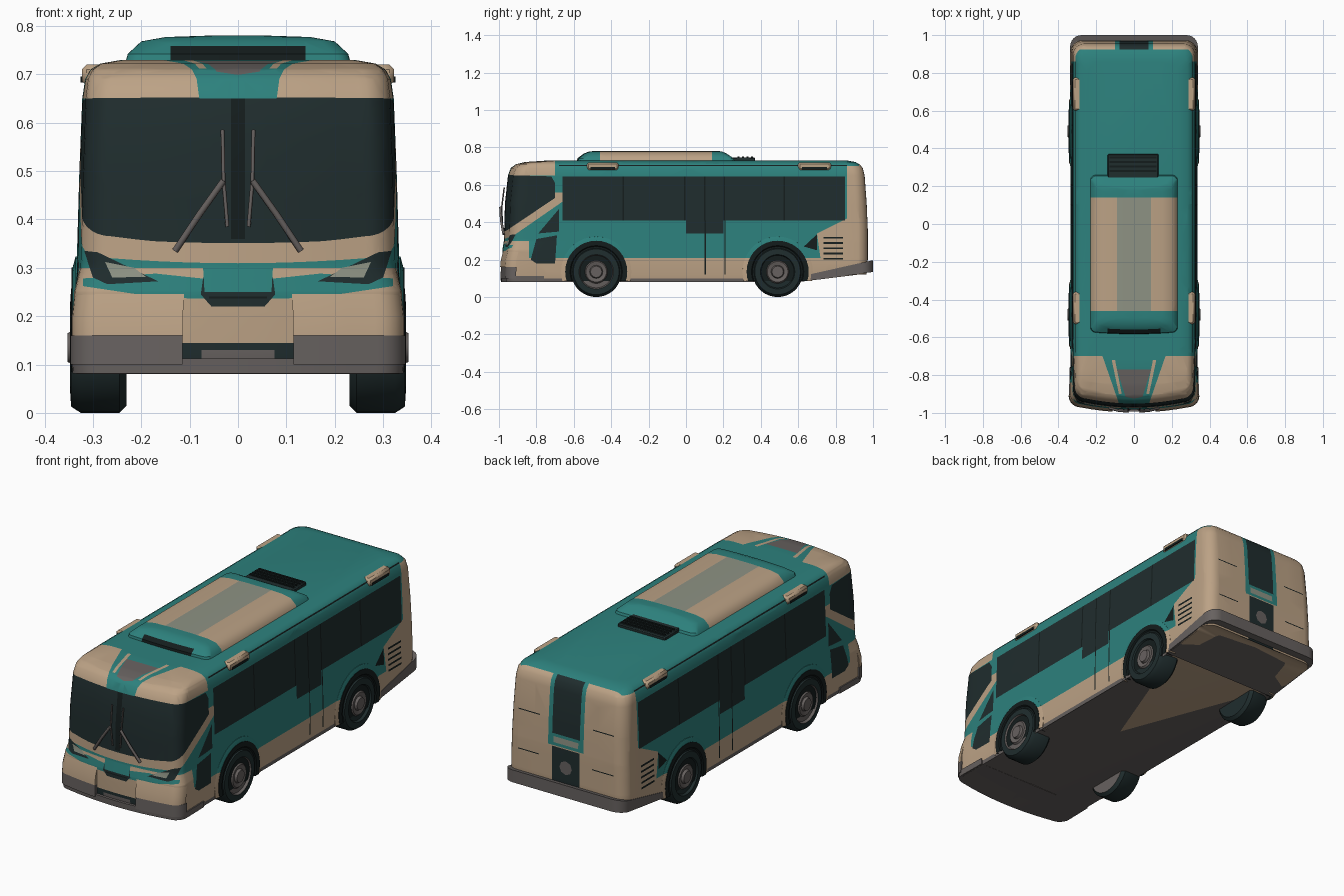
import bpy, bmesh, math
from mathutils import Vector

default_cube = bpy.data.objects.get("Cube")
if default_cube:
    bpy.data.objects.remove(default_cube, do_unlink=True)

PALETTE = {
    "teal paint": (0.026, 0.22, 0.205),
    "tan paint": (0.5, 0.36, 0.235),
    "dark glass": (0.014, 0.026, 0.027),
    "black trim": (0.007, 0.012, 0.012),
    "grey plastic": (0.135, 0.12, 0.115),
    "pale panel": (0.27, 0.29, 0.23),
}
MATERIALS = []
for label, rgb in PALETTE.items():
    material = bpy.data.materials.new(label)
    material.use_nodes = True
    material.diffuse_color = (*rgb, 1)
    shader = material.node_tree.nodes["Principled BSDF"]
    shader.inputs["Base Color"].default_value = (*rgb, 1)
    shader.inputs["Roughness"].default_value = 0.6
    MATERIALS.append(material)
TEAL, TAN, GLASS, BLACK, GREY, PALE = range(len(MATERIALS))

# Surface filters by facing direction
ANY = lambda n: True
SIDE = lambda n: n.x > 0.5
FRONT = lambda n: n.y < -0.3
BACK = lambda n: n.y > 0.3
TOP = lambda n: n.z > 0.15


def finish(name, bm, mirror=True, angle=35, bevel=0):
    for layer in list(bm.faces.layers.int):
        bm.faces.layers.int.remove(layer)
    mesh = bpy.data.meshes.new(name)
    bm.to_mesh(mesh)
    bm.free()
    for material in MATERIALS:
        mesh.materials.append(material)
    obj = bpy.data.objects.new(name, mesh)
    bpy.context.collection.objects.link(obj)
    bpy.ops.object.select_all(action="DESELECT")
    obj.select_set(True)
    bpy.context.view_layer.objects.active = obj
    bpy.ops.object.shade_smooth_by_angle(angle=math.radians(angle))
    if bevel:
        obj.modifiers.new("soft edges", "BEVEL").width = bevel
    if mirror:
        obj.modifiers.new("other side", "MIRROR")
    return obj


def spread(a, b, count):
    return [a + (b - a) * k / (count - 1) for k in range(count)]


def half_ring(z, hw, yf, yb, r=0.06, bow=0.04, taper=0.0):
    """Left half of a rounded plan outline, from front centre to back centre."""
    pts = [(x, yf + bow * (x / hw) ** 2) for x in spread(0, hw - r, 6)]
    cy = pts[-1][1] + r
    turn = [math.radians(a) for a in spread(0, 90, 7)]
    pts += [(hw - r + r * math.sin(a), cy - r * math.cos(a)) for a in turn[1:]]
    pts += [(hw, y) for y in spread(cy, yb - r, 13)[1:]]
    pts += [(hw - r + r * math.cos(a), yb - r + r * math.sin(a)) for a in turn[1:]]
    pts += [(x, yb) for x in spread(hw - r, 0, 4)[1:]]
    ring = []
    for x, y in pts:
        nose = max(0, (-0.6 - y) / 0.4) ** 2
        lift = max(0, (y - 0.6) / 0.4) * 0.05 if z < 0.1 else 0
        ring.append((x * (1 - taper * nose), y, z + lift))
    return ring


def loft(rings, mat, closed=False):
    bm = bmesh.new()
    bm.faces.layers.int.new("mark")
    rows = [[bm.verts.new(p) for p in ring] for ring in rings]
    n = len(rows[0])
    for low, high in zip(rows, rows[1:]):
        for k in range(n if closed else n - 1):
            m = (k + 1) % n
            bm.faces.new((low[k], low[m], high[m], high[k]))
    bm.faces.new(rows[0][::-1])
    bm.faces.new(rows[-1])
    for f in bm.faces:
        f.material_index = mat
    return bm


def rect(a, b, c, d):
    return [(a, b), (c, b), (c, d), (a, d)]


def paint(bm, plane, poly, mat, keep=ANY):
    """Cut a convex outline into the faces that pass the filter and colour it."""
    i, j = ("xyz".index(c) for c in plane)
    mark = bm.faces.layers.int["mark"]
    bm.normal_update()
    for f in bm.faces:
        f[mark] = int(keep(f.normal))
    edges = list(zip(poly, poly[1:] + poly[:1]))
    if sum(a[0] * b[1] - b[0] * a[1] for a, b in edges) < 0:
        edges = [(b, a) for a, b in edges]
    for a, b in edges:
        co, out = Vector(), Vector()
        co[i], co[j] = a
        out[i], out[j] = b[1] - a[1], a[0] - b[0]
        out.normalize()
        faces = [f for f in bm.faces if f[mark]]
        geom = faces + list({e for f in faces for e in f.edges})
        geom += list({v for f in faces for v in f.verts})
        bmesh.ops.bisect_plane(bm, geom=geom, dist=1e-5, plane_co=co, plane_no=out)
        for f in bm.faces:
            if f[mark] and (f.calc_center_median() - co).dot(out) > 0:
                f[mark] = 0
    for f in bm.faces:
        if f[mark]:
            f.material_index = mat


# Body shell: stacked plan outlines as (height, half width, front, back)
LEVELS = [(0.08, 0.33, -0.975, 0.955), (0.12, 0.335, -0.98, 0.965),
          (0.2, 0.336, -0.982, 0.972), (0.25, 0.335, -0.982, 0.972),
          (0.3, 0.334, -0.974, 0.972), (0.36, 0.332, -0.972, 0.972),
          (0.5, 0.328, -0.968, 0.966), (0.65, 0.322, -0.952, 0.955),
          (0.69, 0.316, -0.937, 0.945), (0.71, 0.305, -0.91, 0.928),
          (0.722, 0.285, -0.86, 0.905), (0.73, 0.24, -0.74, 0.86)]
body = loft([half_ring(*lv, taper=0.05 if lv[0] > 0.28 else -0.02) for lv in LEVELS], TEAL)

# Lower skirt, nose, rear and roof end colours
paint(body, "yz", rect(-2, 0, 2, 0.21), TAN)
paint(body, "yz", rect(-2, 0, 2, 0.1), GREY)
paint(body, "yz", rect(-2, 0.1, -0.84, 0.3), TAN)
paint(body, "yz", [(-1.05, 0.28), (-0.92, 0.33), (-0.66, 0.51), (-0.66, 0.56),
                   (-0.72, 0.56), (-1.05, 0.4)], TAN)
paint(body, "yz", rect(-2, 0.65, -0.7, 1), TAN)
paint(body, "yz", rect(0.86, 0.1, 2, 0.7), TAN)
paint(body, "yz", rect(0.925, 0.1, 2, 1), TAN)
paint(body, "yz", [(0.7, 0.34), (0.72, 0.2), (0.86, 0.2), (0.86, 0.42)], TAN, SIDE)

# Windscreen wrapping round the corners, with a centre bar
paint(body, "yz", [(-1.05, 0.325), (-0.96, 0.355), (-0.7, 0.53), (-0.7, 0.61),
                   (-0.72, 0.645), (-1.05, 0.655)], GLASS)
paint(body, "xz", rect(0, 0.36, 0.014, 0.65), BLACK, FRONT)

# Side glass, cab quarter lights, door and panel seams
paint(body, "yz", rect(-0.66, 0.41, 0.85, 0.645), GLASS, SIDE)
paint(body, "yz", [(-0.83, 0.2), (-0.8, 0.18), (-0.7, 0.18), (-0.69, 0.33), (-0.8, 0.31)], GLASS, SIDE)
paint(body, "yz", [(-0.79, 0.34), (-0.68, 0.35), (-0.68, 0.47)], GLASS, SIDE)
paint(body, "yz", rect(0, 0.34, 0.2, 0.645), GLASS, SIDE)
for y in (-0.34, -0.01, 0.095, 0.2, 0.52):
    paint(body, "yz", rect(y, 0.41, y + 0.008, 0.645), BLACK, SIDE)
for y in (0.1, 0.205):
    paint(body, "yz", rect(y, 0.12, y + 0.006, 0.41), BLACK, SIDE)
paint(body, "yz", rect(-0.68, 0.7, 0.86, 0.706), BLACK, lambda n: n.x > 0.2)
paint(body, "yz", [(0.63, 0.27), (0.7, 0.25), (0.7, 0.335)], BLACK, SIDE)

# Rear side louvres
for k in range(5):
    z = 0.2 + k * 0.028
    paint(body, "yz", rect(0.735, z, 0.84, z + 0.01), BLACK, SIDE)

# Nose chevron, headlights, grille and lower intake
paint(body, "xz", [(0, 0.235), (0.16, 0.238), (0.32, 0.262), (0.32, 0.278),
                   (0.17, 0.288), (0, 0.27)], TEAL, FRONT)
paint(body, "xz", [(0.165, 0.272), (0.27, 0.266), (0.3, 0.28), (0.318, 0.335), (0.29, 0.332)], GLASS, FRONT)
paint(body, "xz", [(0.19, 0.281), (0.26, 0.28), (0.275, 0.312), (0.215, 0.3)], PALE, FRONT)
paint(body, "xz", [(0, 0.22), (0.055, 0.22), (0.077, 0.245), (0.072, 0.28), (0, 0.28)], GLASS, FRONT)
for z in (0.236, 0.252, 0.267):
    paint(body, "xz", rect(0, z, 0.06, z + 0.005), BLACK, FRONT)
paint(body, "xz", rect(0, 0.1, 0.13, 0.145), GLASS, FRONT)
paint(body, "xz", rect(0, 0.105, 0.075, 0.13), GREY, FRONT)

# Stripes over the front of the roof
paint(body, "xy", [(0, -1.05), (0.045, -1.05), (0.17, -0.69), (0, -0.69)], TEAL, TOP)
paint(body, "xy", [(0.065, -0.9), (0.08, -0.9), (0.118, -0.72), (0.1, -0.72)], TAN, TOP)
paint(body, "xy", [(0, -0.925), (0.045, -0.915), (0.09, -0.77), (0, -0.77)], GREY, TOP)

# Rear centre column
paint(body, "xz", rect(0, 0.37, 0.1, 0.75), TEAL, BACK)
paint(body, "xz", rect(0, 0.43, 0.078, 0.712), GLASS, BACK)
paint(body, "xz", rect(0, 0.385, 0.07, 0.415), PALE, BACK)
paint(body, "xz", rect(0, 0.12, 0.078, 0.365), GLASS, BACK)
paint(body, "xz", [(0, 0.235), (0.025, 0.245), (0.035, 0.27), (0.025, 0.295), (0, 0.305)], GREY, BACK)
for z in (0.3, 0.5):
    paint(body, "xz", rect(0.15, z, 0.27, z + 0.005), BLACK, BACK)
finish("body_shell", body)


# Bumpers: partial outlines that wrap round the ends
def wrap(name, levels, mat, keep):
    rings = []
    for lv in levels:
        ring = [p for p in half_ring(*lv, taper=-0.02) if keep(p)]
        edge = max if ring[0][1] < 0 else min
        rings.append(ring + [(min(p[0] for p in ring), edge(p[1] for p in ring), lv[0])])
    finish(name, loft(rings, mat, closed=True))


nose_corner = lambda p: p[0] > 0.108 and p[1] < -0.8
wrap("front_lip", [(0.081, 0.338, -0.99, 0.9), (0.112, 0.34, -0.992, 0.9)], GREY, lambda p: p[1] < -0.66)
wrap("front_bumper_corner", [(0.1, 0.342, -0.996, 0.9), (0.16, 0.342, -0.994, 0.9)], GREY, nose_corner)
wrap("front_bumper_brow", [(0.16, 0.339, -0.998, 0.9), (0.2, 0.339, -0.994, 0.9),
                           (0.25, 0.334, -0.981, 0.9)], TAN, nose_corner)
rear = [[(x, y, base + rise * max(0, (y - 0.62) / 0.38))
         for x, y, _ in half_ring(0.2, 0.338, -0.9, 1.0) if y > 0.6]
        for base, rise in ((0.084, 0.05), (0.112, 0.085))]
rear = [ring + [(0, ring[0][1], ring[0][2])] for ring in rear]
finish("rear_bumper", loft(rear, GREY, closed=True))


# Wheels and arches
def lathe(name, y, z, profile, colour, floor=None):
    bm = bmesh.new()
    verts = [bm.verts.new((x, y, z + r)) for x, r in profile]
    edges = [bm.edges.new(pair) for pair in zip(verts, verts[1:])]
    bmesh.ops.spin(bm, geom=verts + edges, cent=(0, y, z), axis=(1, 0, 0),
                   angle=math.tau, steps=36, use_merge=True)
    bmesh.ops.remove_doubles(bm, verts=bm.verts, dist=1e-4)
    bmesh.ops.recalc_face_normals(bm, faces=bm.faces)
    for level in ([0.21, floor] if floor else []):
        bmesh.ops.bisect_plane(bm, geom=bm.verts[:] + bm.edges[:] + bm.faces[:], plane_co=(0, 0, level),
                               plane_no=(0, 0, 1), clear_inner=level == floor)
    for f in bm.faces:
        c = f.calc_center_median()
        f.material_index = colour(math.hypot(c.y - y, c.z - z), c.z)
    finish(name, bm)


TYRE = [(0.23, 0), (0.23, 0.12), (0.245, 0.135), (0.325, 0.135), (0.345, 0.122), (0.347, 0.092),
        (0.335, 0.086), (0.337, 0.062), (0.345, 0.055), (0.34, 0.035), (0.352, 0.03), (0.352, 0)]
for end, y, rim in (("front", -0.48, 0.09), ("rear", 0.49, 0.06)):
    lathe(end + "_arch_flare", y, 0.135, [(0.3, 0.19), (0.336, 0.188), (0.342, 0.165), (0.342, 0.155)],
          lambda r, z: TAN if z < 0.21 else TEAL, 0.085)
    lathe(end + "_arch_liner", y, 0.135, [(0.3, 0.166), (0.344, 0.166), (0.344, 0.14), (0.339, 0.135), (0.339, 0)],
          lambda r, z: BLACK, 0.085)
    lathe(end + "_wheel", y, 0.135, TYRE, lambda r, z: GREY if r < rim else GLASS)

# Roof unit
pod = loft([half_ring(z, hw, yf, yb, r=0.03, bow=0.01) for z, hw, yf, yb in (
    (0.715, 0.235, -0.585, 0.265), (0.742, 0.228, -0.58, 0.255),
    (0.768, 0.2, -0.545, 0.215), (0.777, 0.15, -0.52, 0.195), (0.78, 0.06, -0.5, 0.18))], TEAL)
paint(pod, "xy", rect(0, -0.46, 0.3, 0.14), TAN, TOP)
paint(pod, "xy", rect(0, -0.46, 0.09, 0.14), PALE, TOP)
paint(pod, "xz", rect(0, 0.73, 0.14, 0.758), BLACK, FRONT)
finish("roof_unit", pod)


def box(name, low, high, mat, mirror=True, bevel=0.005):
    bm = bmesh.new()
    bmesh.ops.create_cube(bm, size=1)
    for v in bm.verts:
        v.co = [(a + b) / 2 + c * (b - a) for a, b, c in zip(low, high, v.co)]
    for f in bm.faces:
        f.material_index = mat
    finish(name, bm, mirror, bevel=bevel)


# Roof hatch with slats, and side vents along the roof edge
box("roof_hatch", (-0.14, 0.24, 0.72), (0.13, 0.37, 0.747), GLASS, False)
for k in range(4):
    box("hatch_slat", (-0.13, 0.275 + k * 0.024, 0.74), (0.12, 0.285 + k * 0.024, 0.752), BLACK, False, 0)
for y0, y1 in ((-0.53, -0.36), (0.6, 0.775)):
    box("roof_vent", (0.275, y0, 0.676), (0.323, y1, 0.72), TAN, bevel=0.01)
    box("roof_vent_slot", (0.3, y0 + 0.02, 0.683), (0.326, y1 - 0.02, 0.695), BLACK, bevel=0)


# Wipers
def tube(name, points, radius):
    curve = bpy.data.curves.new(name, "CURVE")
    curve.dimensions = "3D"
    curve.bevel_depth = radius
    curve.bevel_resolution = 1
    curve.use_fill_caps = True
    spline = curve.splines.new("POLY")
    spline.points.add(len(points) - 1)
    for target, p in zip(spline.points, points):
        target.co = (*p, 1)
    curve.materials.append(MATERIALS[GREY])
    bpy.context.collection.objects.link(bpy.data.objects.new(name, curve))


for s, side in ((1, "left"), (-1, "right")):
    tube(side + "_wiper_arm", [(s * 0.13, -0.975, 0.335), (s * 0.08, -0.988, 0.41), (s * 0.03, -0.992, 0.48)], 0.007)
    tube(side + "_wiper_blade", [(s * 0.022, -0.982, 0.385), (s * 0.03, -0.985, 0.48), (s * 0.032, -0.972, 0.585)], 0.004)
